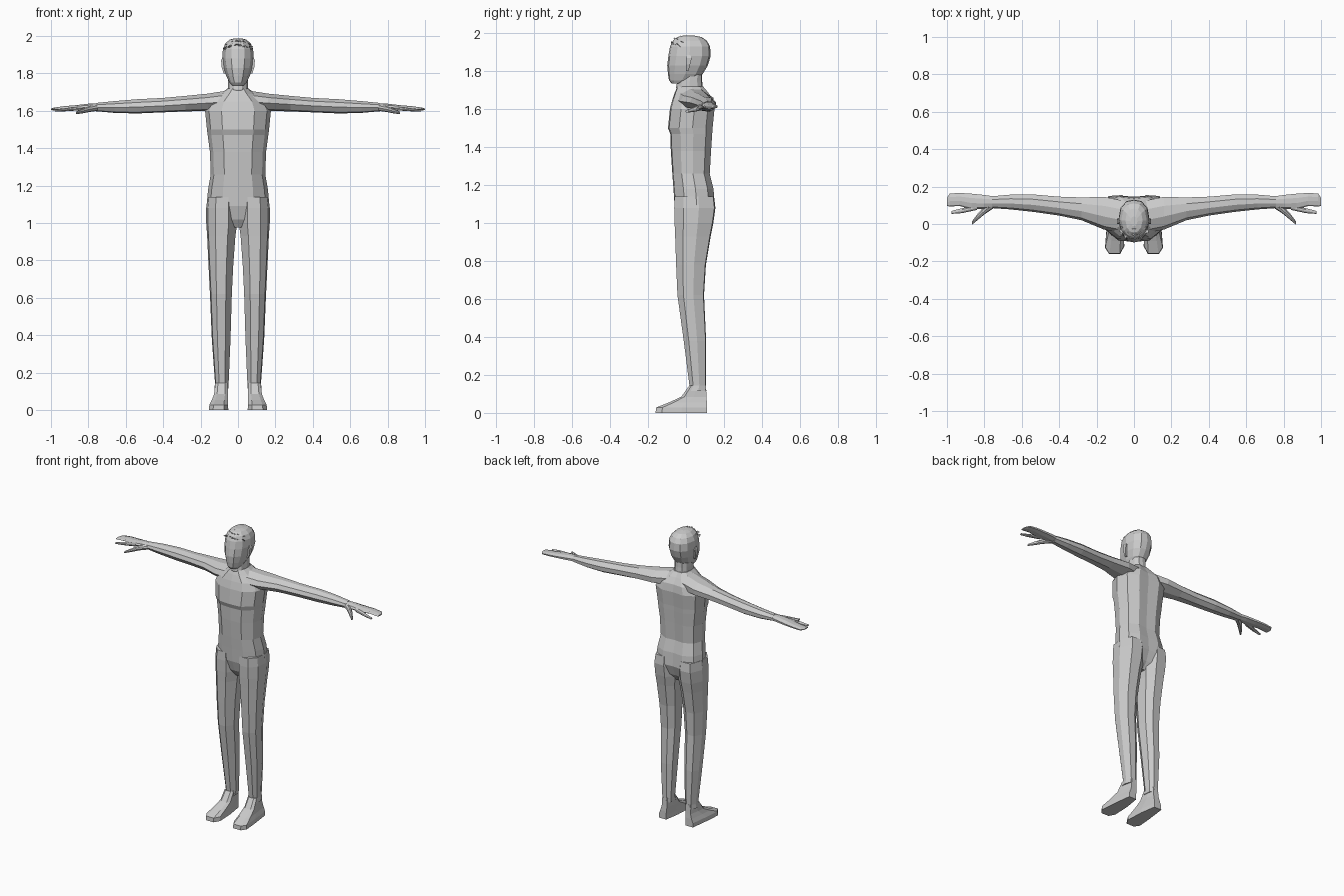
import bpy, bmesh, math, random
from mathutils import Vector

random.seed(4)
skin = bpy.data.materials.new("light_grey")
skin.diffuse_color = (0.6, 0.6, 0.6, 1)


def finish(name, bm, mirror=False):
    bmesh.ops.recalc_face_normals(bm, faces=bm.faces)
    me = bpy.data.meshes.new(name)
    bm.to_mesh(me)
    bm.free()
    me.materials.append(skin)
    ob = bpy.data.objects.new(name, me)
    bpy.context.collection.objects.link(ob)
    if mirror:
        ob.modifiers.new("mirror", 'MIRROR')
    return ob


def loft(name, section, rings, axis='z', mirror=False):
    """rings: (position along axis, a0, a1, b0, b1); section spans -1..1 in a and b."""
    bm = bmesh.new()
    loops = []
    for t, a0, a1, b0, b1 in rings:
        loop = []
        for u, v in section:
            a = (a0 + a1) / 2 + u * (a1 - a0) / 2
            b = (b0 + b1) / 2 + v * (b1 - b0) / 2
            loop.append(bm.verts.new((a, b, t) if axis == 'z' else (t, a, b)))
        loops.append(loop)
    n = len(section)
    for lo, hi in zip(loops, loops[1:]):
        for i in range(n):
            j = (i + 1) % n
            bm.faces.new((lo[i], lo[j], hi[j], hi[i]))
    bm.faces.new(loops[0])
    bm.faces.new(loops[-1])
    return finish(name, bm, mirror)


def both(half):
    """Mirror a half section (front to back) into a closed one."""
    return half + [(-u, v) for u, v in reversed(half) if u > 0]


body = both([(0, -1), (.5, -.95), (.88, -.5), (1, .1), (.86, .7), (.45, 1), (0, .94)])
limb = [(-.45, -1), (.4, -1), (.9, -.55), (1, .2), (.6, .95), (-.3, 1), (-.9, .6), (-1, -.3)]
arm_sec = [(-1, -.1), (-.6, -.85), (.3, -1), (.95, -.5), (1, .3), (.45, .95), (-.2, 1), (-.8, .55)]
skull = both([(0, -1), (.42, -.93), (.8, -.62), (1, 0), (.86, .6), (.48, .93), (0, 1)])

# Torso, from crotch to collar
loft("torso", body, [
    (.975, -.03, .03, -.01, .09), (1.02, -.085, .085, -.04, .125),
    (1.09, -.168, .168, -.06, .152), (1.18, -.16, .16, -.066, .145),
    (1.26, -.146, .146, -.072, .125), (1.38, -.15, .15, -.08, .132),
    (1.47, -.162, .162, -.083, .138), (1.50, -.166, .166, -.095, .14),
    (1.60, -.176, .176, -.085, .15), (1.65, -.15, .15, -.072, .142),
    (1.69, -.095, .095, -.058, .115), (1.72, -.056, .056, -.045, .09)])

# Neck
loft("neck", skull, [
    (1.68, -.056, .056, -.045, .09), (1.715, -.054, .054, -.052, .088),
    (1.75, -.053, .053, -.045, .085), (1.80, -.05, .05, -.04, .085)])

# Legs, shaped through the knee down to the ankle
loft("legs", limb, [
    (.115, .052, .126, .0, .107), (.145, .05, .123, .018, .105),
    (.38, .04, .14, -.012, .106), (.62, .033, .15, -.045, .095),
    (.78, .025, .158, -.052, .105), (.93, .014, .165, -.057, .13),
    (1.0, .004, .17, -.06, .144), (1.08, .004, .17, -.062, .155),
    (1.14, .01, .163, -.06, .148)], mirror=True)

# Feet
foot_sec = [(-.5, -1), (.55, -1), (.95, -.75), (.8, .0), (.5, 1), (-.5, 1), (-.8, .2), (-.9, -.7)]
loft("feet", foot_sec, [
    (0, .046, .158, -.16, .11), (.028, .048, .156, -.158, .11),
    (.055, .05, .142, -.09, .11), (.085, .05, .13, -.025, .108),
    (.145, .052, .123, .018, .105)], mirror=True)

# Arms, swept slightly backwards
loft("arms", arm_sec, [
    (.06, -.05, .125, 1.60, 1.708), (.16, -.03, .145, 1.6, 1.692),
    (.28, .02, .142, 1.597, 1.68), (.40, .045, .146, 1.592, 1.669),
    (.54, .065, .158, 1.586, 1.662), (.66, .078, .157, 1.589, 1.652),
    (.76, .085, .148, 1.598, 1.642)], 'x', True)

# Hands: palm with closed fingers, a loose forefinger and a thumb
loft("hands", arm_sec, [
    (.74, .088, .146, 1.602, 1.64), (.80, .08, .155, 1.602, 1.638),
    (.87, .078, .162, 1.602, 1.63), (.93, .096, .166, 1.602, 1.625),
    (.985, .094, .163, 1.602, 1.617), (1.0, .096, .14, 1.605, 1.612)], 'x', True)
loft("forefingers", arm_sec, [
    (.84, .075, .105, 1.603, 1.627), (.92, .058, .084, 1.598, 1.615),
    (.975, .054, .07, 1.595, 1.606)], 'x', True)
loft("thumbs", arm_sec, [
    (.75, .085, .13, 1.6, 1.635), (.795, .055, .1, 1.594, 1.626),
    (.835, .022, .056, 1.586, 1.61), (.866, -.004, .014, 1.582, 1.596)], 'x', True)

# Head
loft("head", skull, [
    (1.735, -.03, .03, -.075, -.02), (1.752, -.046, .046, -.09, .05),
    (1.785, -.062, .062, -.095, .088), (1.83, -.077, .077, -.099, .115),
    (1.88, -.084, .084, -.093, .13), (1.93, -.081, .081, -.084, .127),
    (1.96, -.068, .068, -.07, .11), (1.98, -.046, .046, -.045, .082),
    (1.988, -.018, .018, -.012, .04)])

# Ears
loft("ears", [(-1, -1), (1, -1), (1, 1), (-1, 1)], [
    (1.80, .062, .077, .0, .012), (1.835, .07, .088, .0, .022),
    (1.87, .07, .09, .0, .03), (1.885, .07, .084, .004, .022)], mirror=True)

# Hair tufts along the brow and crown
bm = bmesh.new()
for row, (y, z, r) in enumerate([(-.066, 1.945, .062), (-.045, 1.965, .05), (-.015, 1.976, .035)]):
    for k in range(6):
        s = (k - 2.5) / 2.5
        base = Vector((s * r, y + .03 * s * s, z - .012 * s * s))
        tip = base + Vector((random.uniform(-.02, .02), random.uniform(-.024, -.008),
                             random.uniform(.0, .016)))
        ring = [bm.verts.new(base + Vector((.016 * math.cos(a), .014 * math.sin(a), -.012 * math.sin(a))))
                for a in (0, math.pi / 2, math.pi, 3 * math.pi / 2)]
        top = bm.verts.new(tip)
        for i in range(4):
            bm.faces.new((ring[i], ring[(i + 1) % 4], top))
        bm.faces.new(ring[::-1])
finish("hair_tufts", bm)
